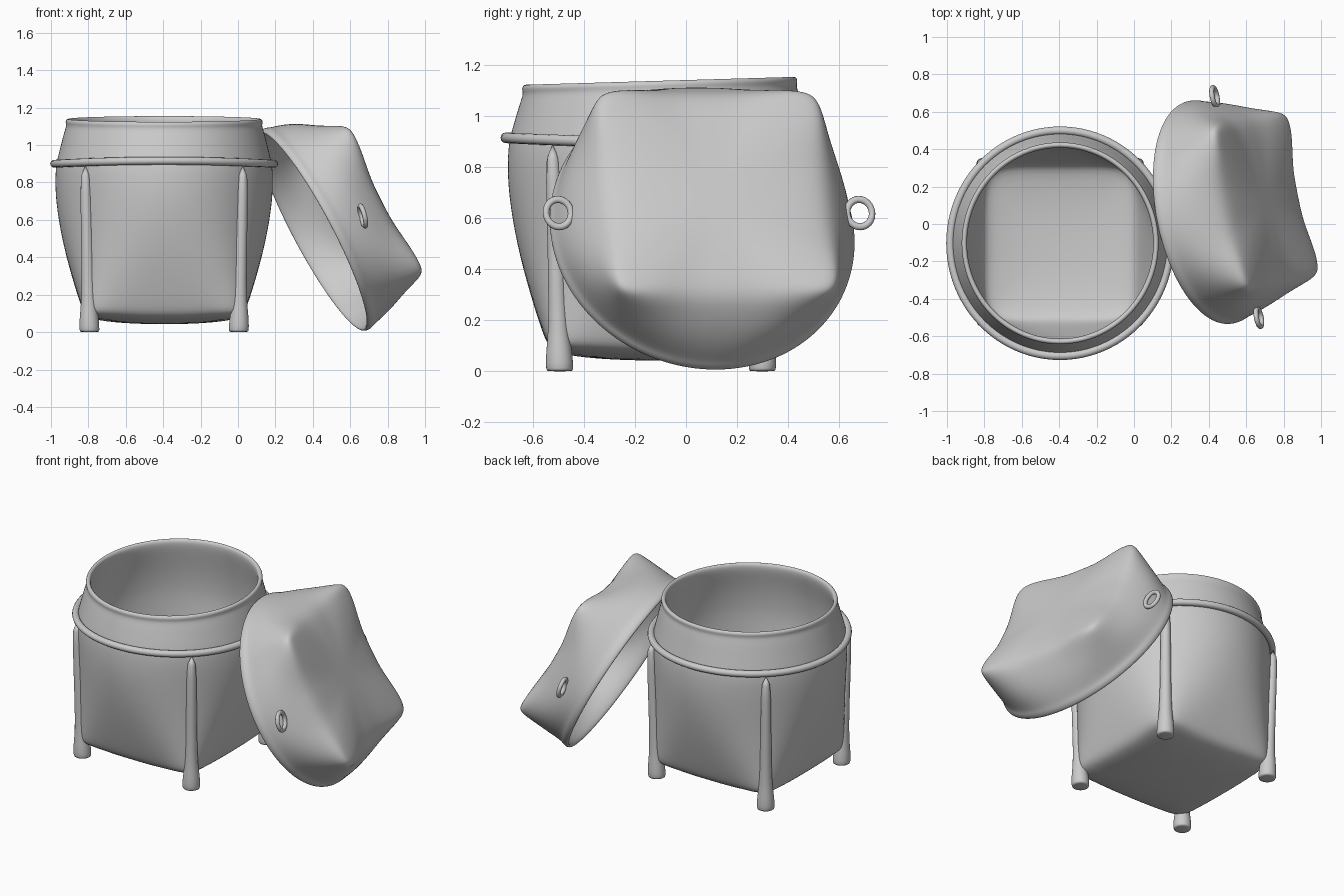
import bpy, bmesh
from math import sin, cos, pi, log2, radians
from mathutils import Matrix, Vector

if "Cube" in bpy.data.objects:
    bpy.data.objects.remove(bpy.data.objects["Cube"])

SEG = 64


def ring_radius(a, c, t):
    # superellipse with half-width a at the sides and radius c at the corners
    p = 1 / (0.5 - log2(min(max(c, a) / a, 1.38)))
    return a / (abs(cos(t)) ** p + abs(sin(t)) ** p) ** (1 / p)


def finish(name, bm, matrix, level=2):
    bmesh.ops.recalc_face_normals(bm, faces=bm.faces)
    for f in bm.faces:
        f.smooth = True
    me = bpy.data.meshes.new(name)
    bm.to_mesh(me)
    bm.free()
    ob = bpy.data.objects.new(name, me)
    bpy.context.collection.objects.link(ob)
    ob.matrix_world = matrix
    if level:
        m = ob.modifiers.new("smooth", 'SUBSURF')
        m.levels = m.render_levels = level
    return ob


def loft(name, rows, matrix, seg=SEG, tilt_from=9, level=2, lean=(0, 0)):
    # rows: side half-width, corner radius, height, extra height at corners
    bm = bmesh.new()
    rings = []
    for a, c, z, dz in rows:
        ring = []
        for i in range(seg):
            t = 2 * pi * i / seg
            r = ring_radius(a, c, t)
            zz = z + dz * sin(2 * t) ** 4
            if z > tilt_from:
                zz += 0.03 * r * sin(t)
            ring.append(bm.verts.new((r * cos(t) + lean[0] * z, r * sin(t) + lean[1] * z, zz)))
        rings.append(ring)
    for lo, hi in zip(rings, rings[1:]):
        for i in range(seg):
            j = (i + 1) % seg
            bm.faces.new((lo[i], lo[j], hi[j], hi[i]))
    bm.faces.new(rings[0])
    bm.faces.new(rings[-1])
    return finish(name, bm, matrix, level)


def torus(name, major, minor, matrix, wave=0, nu=96, nv=12):
    bm = bmesh.new()
    g = []
    for i in range(nu):
        t = 2 * pi * i / nu
        g.append([bm.verts.new(((major + minor * cos(s)) * cos(t),
                                (major + minor * cos(s)) * sin(t),
                                minor * sin(s) - wave * cos(2 * t)))
                  for s in (2 * pi * k / nv for k in range(nv))])
    for i in range(nu):
        for k in range(nv):
            a, b = g[i], g[(i + 1) % nu]
            bm.faces.new((a[k], b[k], b[(k + 1) % nv], a[(k + 1) % nv]))
    return finish(name, bm, matrix, 0)


# basket: square base flowing into a round neck, then down the inside
base = Matrix.Translation((-0.395, -0.103, 0)) @ Matrix.Diagonal((1, 1.025, 1, 1))
loft("basket_body", [
    (.03, .03, .042, 0), (.2, .25, .046, 0), (.36, .48, .062, .01),
    (.42, .57, .088, .01), (.445, .575, .14, 0), (.495, .572, .3, 0),
    (.548, .572, .5, 0), (.58, .58, .7, 0), (.583, .583, .82, 0),
    (.578, .578, .9, 0), (.562, .562, .96, 0), (.535, .535, 1.07, 0),
    (.522, .522, 1.105, 0), (.53, .53, 1.125, 0), (.52, .52, 1.142, 0),
    (.5, .5, 1.138, 0), (.495, .495, 1.1, 0), (.53, .53, .96, 0),
    (.55, .55, .8, 0), (.545, .545, .68, 0), (.515, .535, .5, 0),
    (.465, .535, .3, 0), (.415, .53, .15, .01), (.38, .49, .11, .01),
    (.2, .23, .08, 0), (.03, .03, .076, 0)], base, tilt_from=1.05)

# raised band around the shoulder
torus("basket_band", .588, .021, base @ Matrix.Translation((0, 0, .908)), wave=.008)

# four corner posts ending in feet, leaning out slightly with the body
for sx in (-1, 1):
    for sy in (-1, 1):
        loft("corner_leg", [
            (.05, 0, 0, 0), (.055, 0, .004, 0), (.054, 0, .06, 0),
            (.046, 0, .12, 0), (.036, 0, .22, 0), (.032, 0, .6, 0),
            (.03, 0, .9, 0)],
            Matrix.Translation((-0.395 + sx * .399, -0.098 + sy * .397, 0)),
            seg=16, level=1, lean=(sx * .025, sy * .032))

# lid frame: x runs between the handles, z points out of the lid's closed face
tilt = radians(27.5)
h = Vector((.196, -.98, 0)).normalized()
p = Vector((.98, .196, 0)).normalized()
n = p * cos(tilt) + Vector((0, 0, sin(tilt)))
n.normalize()
lid = Matrix.Translation((.397, .06, .54)) @ Matrix((h, n.cross(h), n)).transposed().to_4x4()

# lid: round mouth flowing into a square top with pinched corners
loft("lid", [
    (.03, .03, .36, 0), (.15, .17, .36, .0), (.3, .39, .354, .014),
    (.4, .54, .342, .028), (.45, .613, .318, .05), (.488, .612, .28, .035),
    (.545, .605, .2, .01), (.58, .6, .12, 0), (.596, .596, .055, 0),
    (.607, .607, .035, 0), (.608, .608, .005, 0), (.594, .594, -.006, 0),
    (.58, .58, .01, 0), (.57, .57, .06, 0), (.553, .573, .12, 0),
    (.518, .577, .19, .01), (.462, .58, .26, .03), (.38, .51, .315, .025),
    (.15, .17, .336, 0), (.03, .03, .336, 0)], lid)

# ring handles on both sides of the lid
for s in (-1, 1):
    torus("lid_handle", .05, .013, lid @ Matrix.Translation((s * .602, .0, .175))
          @ Matrix.Rotation(radians(-14), 4, 'X') @ Matrix.Diagonal((1, 1.1, 1, 1)),
          nu=32, nv=10)
